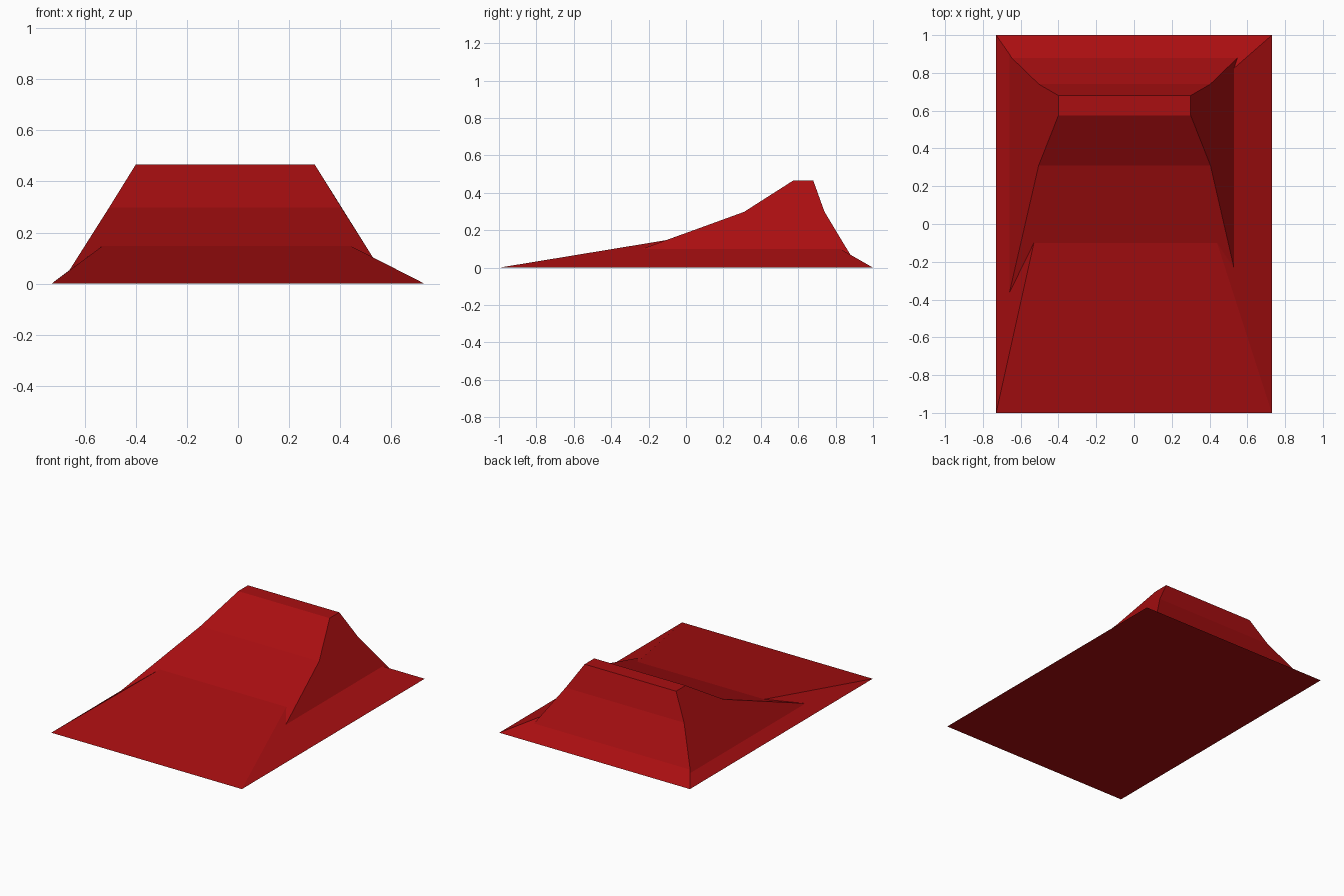
import bpy
import bmesh

default = bpy.data.objects.get("Cube")
if default:
    bpy.data.objects.remove(default, do_unlink=True)

# Single red paint
red = bpy.data.materials.new("deep_red")
red.use_nodes = True
colour = (0.40, 0.0045, 0.0055, 1.0)
red.diffuse_color = colour
red.node_tree.nodes["Principled BSDF"].inputs["Base Color"].default_value = colour

HALF_WIDTH, TOP = 0.73, 0.467
bm = bmesh.new()


def point(x, y, z):
    return bm.verts.new((x, y, z))


# Sloping side walls: x of each wall at a given height
def wall_x(side, z):
    return 0.30 + 0.62 * (TOP - z) if side > 0 else -0.40 - 0.62 * (TOP - z)


# Ridge profile from the upper ramp to the rear kink, as (y, z) stations
profile = [(0.31, 0.298), (0.575, TOP), (0.68, TOP), (0.74, 0.30), (0.88, 0.067)]
# Per side: crease on the ramp, then front and rear ends of the wall foot
feet = {
    1: [(0.44, -0.10, 0.148), (0.53, -0.235, 0.10), (0.53, 0.825, 0.10)],
    -1: [(-0.53, -0.10, 0.148), (-0.66, -0.365, 0.053), (-0.66, 0.90, 0.053)],
}

front, back, ridge, crease, toe, heel = {}, {}, {}, {}, {}, {}
for side in (1, -1):
    front[side] = point(side * HALF_WIDTH, -1, 0)
    back[side] = point(side * HALF_WIDTH, 1, 0)
    ridge[side] = [point(wall_x(side, z), y, z) for y, z in profile]
    crease[side], toe[side], heel[side] = [point(*p) for p in feet[side]]

    # Side wall and the shallow skirt outside it
    bm.faces.new([toe[side], *ridge[side], heel[side]])
    bm.faces.new([front[side], back[side], heel[side], toe[side], crease[side]])

left, right = 1, -1
# Lower ramp, upper ramp, rear foot and underside
bm.faces.new([front[right], front[left], crease[left], crease[right]])
bm.faces.new([crease[right], crease[left], toe[left], ridge[left][0],
              ridge[right][0], toe[right]])
bm.faces.new([ridge[right][-1], ridge[left][-1], heel[left], back[left],
              back[right], heel[right]])
bm.faces.new([front[right], back[right], back[left], front[left]])

# Strips across the ridge
for i in range(len(profile) - 1):
    bm.faces.new([ridge[right][i], ridge[left][i], ridge[left][i + 1], ridge[right][i + 1]])

bmesh.ops.recalc_face_normals(bm, faces=bm.faces[:])
mesh = bpy.data.meshes.new("ramp_body")
bm.to_mesh(mesh)
bm.free()
mesh.materials.append(red)
bpy.context.collection.objects.link(bpy.data.objects.new("ramp_body", mesh))
